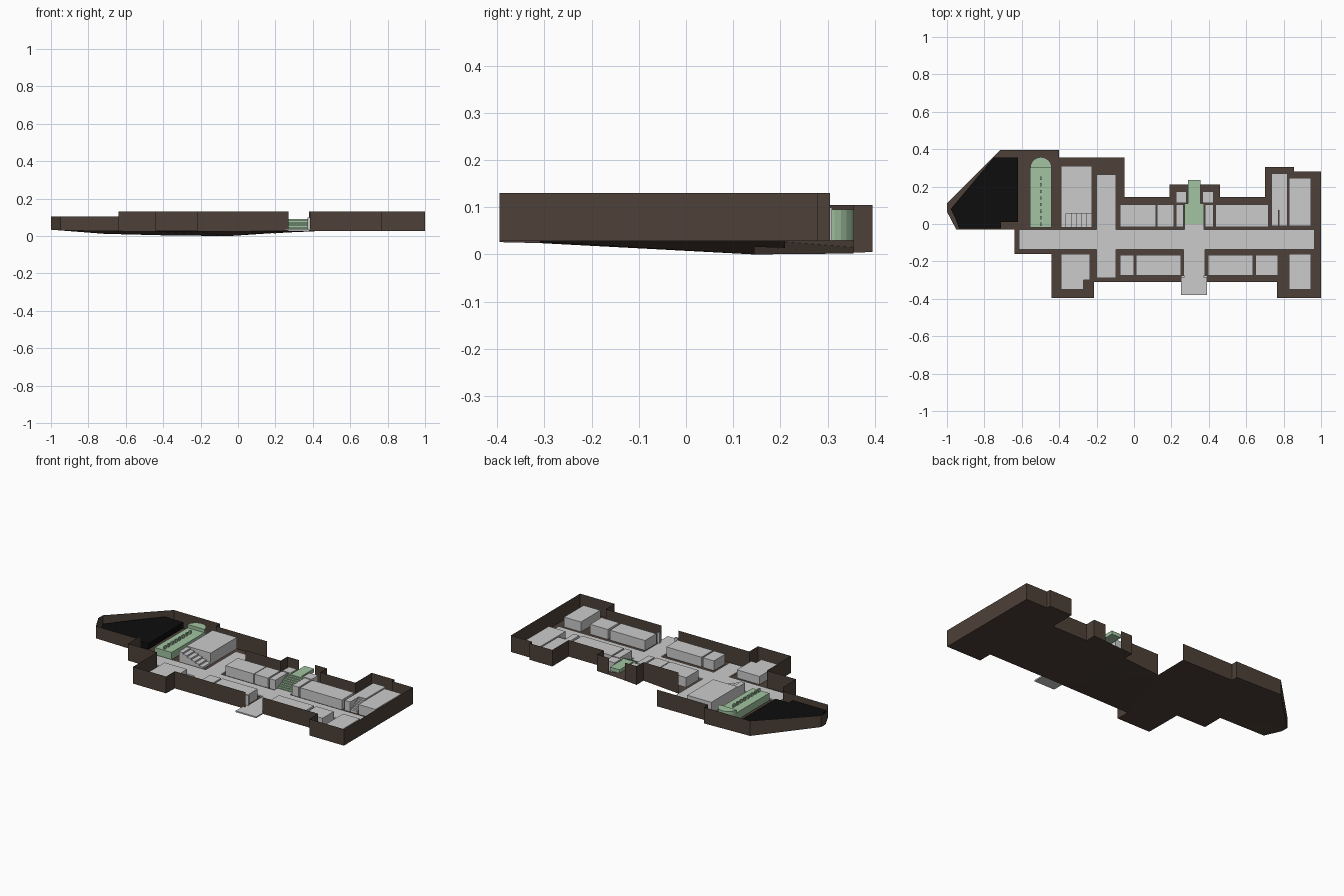
import bpy, bmesh, math

if "Cube" in bpy.data.objects:
    bpy.data.objects.remove(bpy.data.objects["Cube"])


def material(name, color):
    m = bpy.data.materials.new(name)
    m.diffuse_color = (*color, 1)
    m.use_nodes = True
    m.node_tree.nodes["Principled BSDF"].inputs["Base Color"].default_value = m.diffuse_color
    return m


BROWN = material("brown", (0.075, 0.052, 0.04))
GREEN = material("green", (0.36, 0.55, 0.36))
BLACK = material("black", (0.004, 0.004, 0.004))


def finish(bm, name, mat=None):
    me = bpy.data.meshes.new(name)
    bm.to_mesh(me)
    bm.free()
    ob = bpy.data.objects.new(name, me)
    bpy.context.collection.objects.link(ob)
    if mat:
        me.materials.append(mat)
    return ob


def add_prism(bm, pts, z0, z1):
    lo = [bm.verts.new((x, y, z0)) for x, y in pts]
    hi = [bm.verts.new((x, y, z1)) for x, y in pts]
    fs = [bm.faces.new(lo), bm.faces.new(hi)]
    n = len(pts)
    for i in range(n):
        j = (i + 1) % n
        fs.append(bm.faces.new((lo[i], lo[j], hi[j], hi[i])))
    bmesh.ops.recalc_face_normals(bm, faces=fs)


def prism(name, pts, z0, z1, mat=None):
    bm = bmesh.new()
    add_prism(bm, pts, z0, z1)
    return finish(bm, name, mat)


def rect(x0, x1, y0, y1):
    return [(x0, y0), (x1, y0), (x1, y1), (x0, y1)]


def stairs(name, x0, x1, y0, y1, z0, zs, ze, n, axis, mat=None):
    # solid steps running along one axis from height zs to ze
    bm = bmesh.new()
    for i in range(n):
        a, b = i / n, (i + 1) / n
        if axis == 'x':
            r = rect(x0 + (x1 - x0) * a, x0 + (x1 - x0) * b, y0, y1)
        else:
            r = rect(x0, x1, y0 + (y1 - y0) * a, y0 + (y1 - y0) * b)
        add_prism(bm, r, z0, zs + (ze - zs) * i / (n - 1))
    return finish(bm, name, mat)


# Open tray shell: outline points, each with its own underside height
back_left = [(-0.64, -0.03, .026), (-0.95, -0.03, .03), (-1, 0.065, .034), (-1, 0.11, .034),
             (-0.715, 0.395, .012), (-0.40, 0.395, .005), (-0.40, 0.355, .004),
             (-0.05, 0.355, .002)]
back_mid = [(-0.05, 0.145, 0), (0.19, 0.145, .016), (0.19, 0.21, .014), (0.27, 0.21, .02)]
back_right = [(0.38, 0.21, .026), (0.46, 0.21, .028), (0.46, 0.145, .028), (0.70, 0.145, .028),
              (0.70, 0.305, .028), (0.855, 0.305, .028), (0.855, 0.28, .028), (1, 0.28, .028),
              (1, -0.395, .028), (0.765, -0.395, .028), (0.765, -0.31, .028), (0.385, -0.31, .028)]
front = [(0.27, -0.31, .027), (-0.215, -0.31, .024), (-0.215, -0.395, .026),
         (-0.44, -0.395, .026), (-0.44, -0.16, .024), (-0.64, -0.16, .026), (-0.64, -0.03, .026)]
bm = bmesh.new()
base = [bm.verts.new(p) for p in back_left + back_mid + back_right + front[:-1]]
floor = bm.faces.new(base)
floor.normal_update()
if floor.normal.z > 0:
    floor.normal_flip()
bmesh.ops.triangulate(bm, faces=[floor])
# Gaps between the runs are the doorways
for run, top in ((back_left, .105), (back_mid, .13), (back_right, .13), (front, .13)):
    lo = [bm.verts.new(p) for p in run]
    hi = [bm.verts.new((x, y, top)) for x, y, _ in run]
    for i in range(len(run) - 1):
        bm.faces.new((lo[i], hi[i], hi[i + 1], lo[i + 1]))
bmesh.ops.remove_doubles(bm, verts=bm.verts, dist=1e-5)
finish(bm, "outer_shell", BROWN)

# Corridor floors
Z0, ZF, ZR = .029, .037, .09
for name, r in (("long_corridor", (-.615, .965, -.135, -.03)),
                ("cross_corridor_back", (-.2, -.095, -.03, .265)),
                ("cross_corridor_front", (-.2, -.095, -.29, -.135)),
                ("entrance_floor", (.265, .38, -.28, -.135)),
                ("porch_slab", (.25, .39, -.38, -.28)),
                ("stair_hall_floor", (.27, .375, -.03, .0))):
    prism(name, rect(*r), Z0, ZF)

# Room blocks
rooms = [(-.075, .118, -.015, .105), (.123, .215, -.015, .105), (.435, .72, -.015, .105),
         (.225, .265, -.015, .105), (.38, .425, -.015, .105),
         (.225, .28, .112, .175), (.365, .425, .112, .175),
         (.83, .945, -.01, .245), (.735, .82, .075, .27), (.735, .773, -.01, .075),
         (-.075, 0, -.275, -.165), (.01, .25, -.275, -.165),
         (.395, .635, -.275, -.165), (.65, .77, -.275, -.165), (.83, .945, -.35, -.16)]
for i, r in enumerate(rooms):
    prism(f"room_{i + 1}", rect(*r), Z0, ZR)
prism("great_room", rect(-.39, -.225, .055, .31), Z0, .1)
prism("corner_room", [(-.39, -.35), (-.27, -.35), (-.27, -.3), (-.235, -.3),
                      (-.235, -.16), (-.39, -.16)], Z0, .08)

# Stairs beside rooms
stairs("great_room_stairs", -.39, -.225, -.02, .055, Z0, .095, .042, 6, 'x')
stairs("side_stairs", .775, .82, -.01, .075, Z0, .045, .085, 6, 'y')

# Entrance jambs
for s, x in (("left", .25), ("right", .372)):
    prism(f"entrance_jamb_{s}", rect(x, x + .02, -.285, -.275), ZF, .1)

# Green central stairs and rear landing
stairs("central_stairs", .27, .375, 0, .11, Z0, .042, .09, 8, 'y', GREEN)
prism("rear_landing", rect(.29, .355, .11, .235), .068, .09, GREEN)

# Green hall with rounded end and a row of piers
cx, r = -.4975, .0575
prism("hall", rect(cx - r, cx + r, -.02, .3), Z0, .075, GREEN)
arc = [(cx + r * math.cos(math.pi * i / 12), .3 + r * math.sin(math.pi * i / 12)) for i in range(13)]
prism("hall_apse", arc, Z0, .095, GREEN)
bm = bmesh.new()
for i in range(8):
    y = -.01 + i * .035
    add_prism(bm, rect(cx - .004, cx + .004, y, y + .018), .07, .095)
finish(bm, "hall_piers", GREEN)

# Black cavern slab
prism("cavern", [(-.98, .08), (-.75, .355), (-.62, .355), (-.62, .012), (-.71, .01),
                 (-.71, -.025), (-.935, -.025), (-.955, .03)], .034, .07, BLACK)
